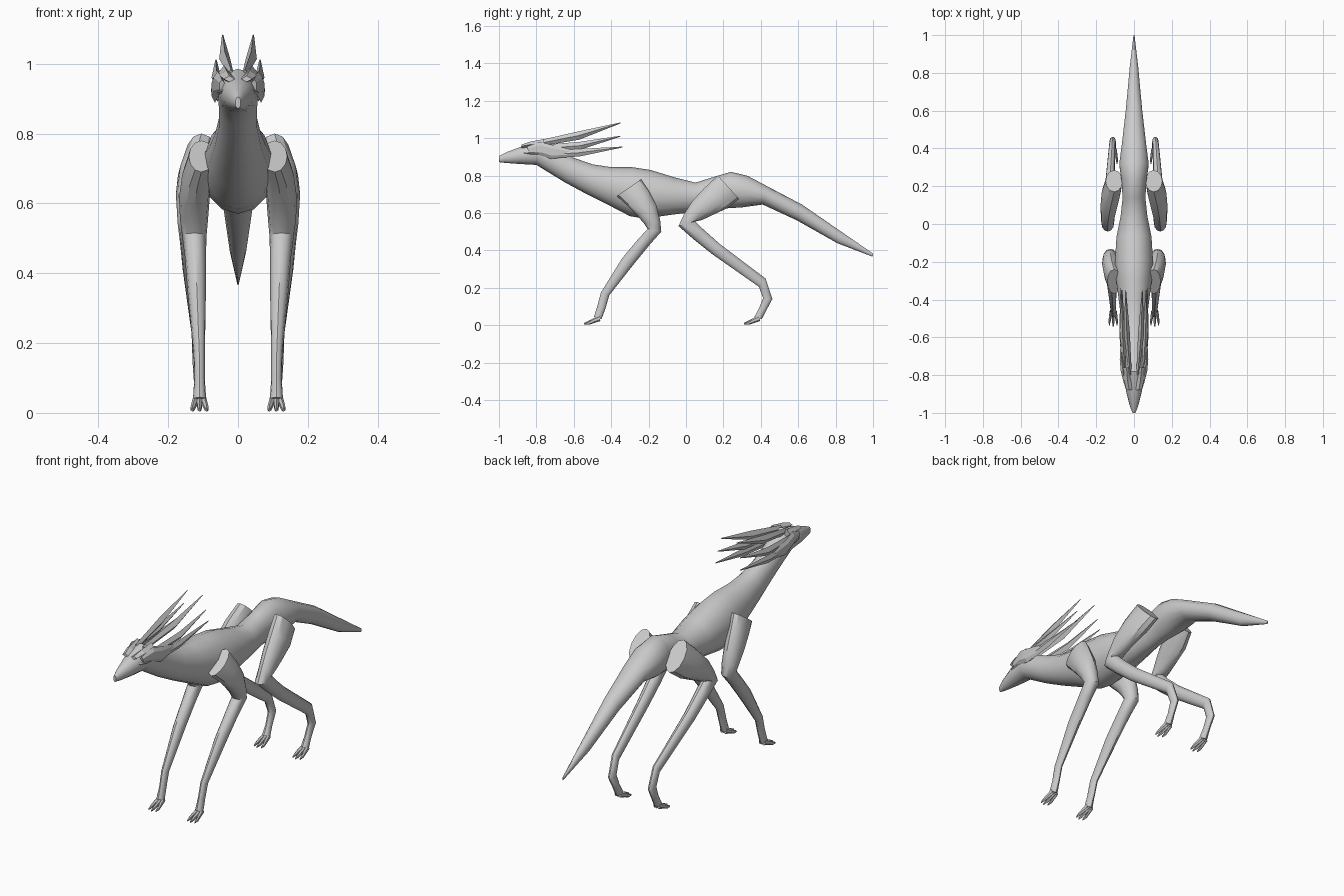
import bpy, bmesh, math
from mathutils import Vector

GREY = bpy.data.materials.new("grey")
GREY.diffuse_color = (0.6, 0.6, 0.6, 1)


def finish(bm, name, angle=35):
    bmesh.ops.recalc_face_normals(bm, faces=bm.faces)
    me = bpy.data.meshes.new(name)
    bm.to_mesh(me)
    bm.free()
    me.materials.append(GREY)
    ob = bpy.data.objects.new(name, me)
    bpy.context.collection.objects.link(ob)
    bpy.ops.object.select_all(action='DESELECT')
    bpy.context.view_layer.objects.active = ob
    ob.select_set(True)
    bpy.ops.object.shade_smooth_by_angle(angle=math.radians(angle))
    return ob


def loft(name, sections, sides=12, mirror=1, angle=35):
    """Elliptical rings: (y, z of one edge, y, z of the opposite edge, x centre, half width)."""
    bm = bmesh.new()
    rings = []
    for ya, za, yb, zb, xc, hw in sections:
        a, b = Vector((0, ya, za)), Vector((0, yb, zb))
        mid, half = (a + b) / 2, (a - b) / 2
        ring = []
        for i in range(sides):
            t = 2 * math.pi * i / sides
            p = mid + half * math.cos(t)
            ring.append(bm.verts.new((mirror * (xc + hw * math.sin(t)), p.y, p.z)))
        rings.append(ring)
    for r, s in zip(rings, rings[1:]):
        for i in range(sides):
            j = (i + 1) % sides
            bm.faces.new((r[i], r[j], s[j], s[i]))
    bm.faces.new(rings[0])
    bm.faces.new(rings[-1])
    return finish(bm, name, angle)


# Head, neck, trunk and tail in one sweep
loft("body", [
    (-1.0, .905, -1.0, .872, 0, .008), (-.96, .925, -.97, .868, 0, .022),
    (-.88, .955, -.89, .862, 0, .043), (-.78, .985, -.80, .857, 0, .058),
    (-.70, .945, -.74, .82, 0, .056), (-.60, .895, -.65, .765, 0, .056),
    (-.50, .86, -.53, .70, 0, .068), (-.40, .845, -.40, .635, 0, .083),
    (-.29, .845, -.30, .583, 0, .097), (-.19, .83, -.22, .57, 0, .104),
    (-.06, .79, -.08, .59, 0, .095), (.05, .762, .04, .605, 0, .072),
    (.14, .79, .14, .618, 0, .062), (.24, .82, .22, .625, 0, .068),
    (.33, .798, .30, .63, 0, .08), (.43, .745, .41, .645, 0, .066),
    (.62, .645, .59, .562, 0, .044), (.83, .50, .81, .438, 0, .024),
    (1.0, .383, .998, .366, 0, .003)], sides=14)

FRONT_LEG = [
    (-.37, .69, -.24, .78, .105, .036), (-.32, .645, -.20, .72, .117, .043),
    (-.265, .59, -.158, .64, .125, .044), (-.225, .545, -.138, .56, .126, .040),
    (-.205, .515, -.132, .50, .125, .035), (-.26, .455, -.19, .435, .122, .030),
    (-.34, .36, -.28, .325, .118, .026), (-.455, .175, -.41, .16, .111, .016),
    (-.475, .10, -.43, .09, .110, .015), (-.492, .045, -.452, .032, .110, .019)]
HIND_LEG = [
    (.17, .80, .285, .675, .105, .045), (.10, .735, .22, .625, .122, .05),
    (.035, .665, .14, .588, .134, .044), (-.01, .595, .085, .562, .139, .036),
    (-.04, .53, .05, .555, .139, .034), (.04, .46, .09, .515, .135, .031),
    (.14, .38, .18, .435, .131, .027), (.39, .205, .425, .25, .116, .017),
    (.412, .145, .462, .14, .113, .017), (.39, .09, .43, .08, .111, .015),
    (.366, .045, .405, .032, .110, .019)]

for side, s in (("left", -1), ("right", 1)):
    loft(side + "_front_leg", FRONT_LEG, 12, s)
    loft(side + "_hind_leg", HIND_LEG, 12, s)

    # Three hooked toes on each foot
    for foot, y in (("front", -.47), ("hind", .385)):
        for n in (-1, 0, 1):
            x, f = .11 + n * .011, -.008 if n == 0 else 0
            loft(f"{side}_{foot}_toe", [
                (y + .005, .052, y + .012, .022, x, .009),
                (y - .03, .035, y - .02, .012, x + n * .005, .008),
                (y - .048 + f, .022, y - .046 + f, .003, x + n * .009, .0065),
                (y - .068 + f, .012, y - .068 + f, .003, x + n * .009, .002)], 6, s)

    # Long swept-back quills, flat leaf shapes with a diamond section
    for name, pts in (
        ("upper_quill", [(-.80, .985, -.79, .955, .020, .008), (-.58, 1.035, -.57, .992, .038, .016),
                         (-.35, 1.084, -.35, 1.079, .044, .002)]),
        ("middle_quill", [(-.76, .965, -.75, .925, .050, .008), (-.57, .98, -.56, .940, .062, .014),
                          (-.35, 1.013, -.35, 1.008, .063, .002)]),
        ("lower_quill", [(-.76, .93, -.73, .892, .058, .008), (-.58, .942, -.57, .902, .068, .010),
                         (-.34, .955, -.34, .950, .070, .002)])):
        loft(f"{side}_{name}", pts, 4, s, 10)

    # Cheek ruff that the quills grow from
    loft(side + "_cheek_ruff", [
        (-.85, .955, -.84, .918, .046, .008), (-.78, .98, -.77, .905, .058, .014),
        (-.72, .965, -.72, .888, .066, .011), (-.62, .94, -.64, .90, .066, .006)], 6, s, 10)

    # Slanted brow ridge over the eye
    loft(side + "_brow", [
        (-.88, .965, -.88, .948, .025, .016), (-.83, .982, -.83, .95, .034, .018),
        (-.76, .995, -.76, .95, .040, .018)], 4, s, 10)

    # Narrow eye
    loft(side + "_eye", [
        (-.865, .926, -.865, .918, .044, .003), (-.82, .924, -.82, .912, .053, .005),
        (-.77, .918, -.77, .912, .060, .003)], 4, s, 10)
